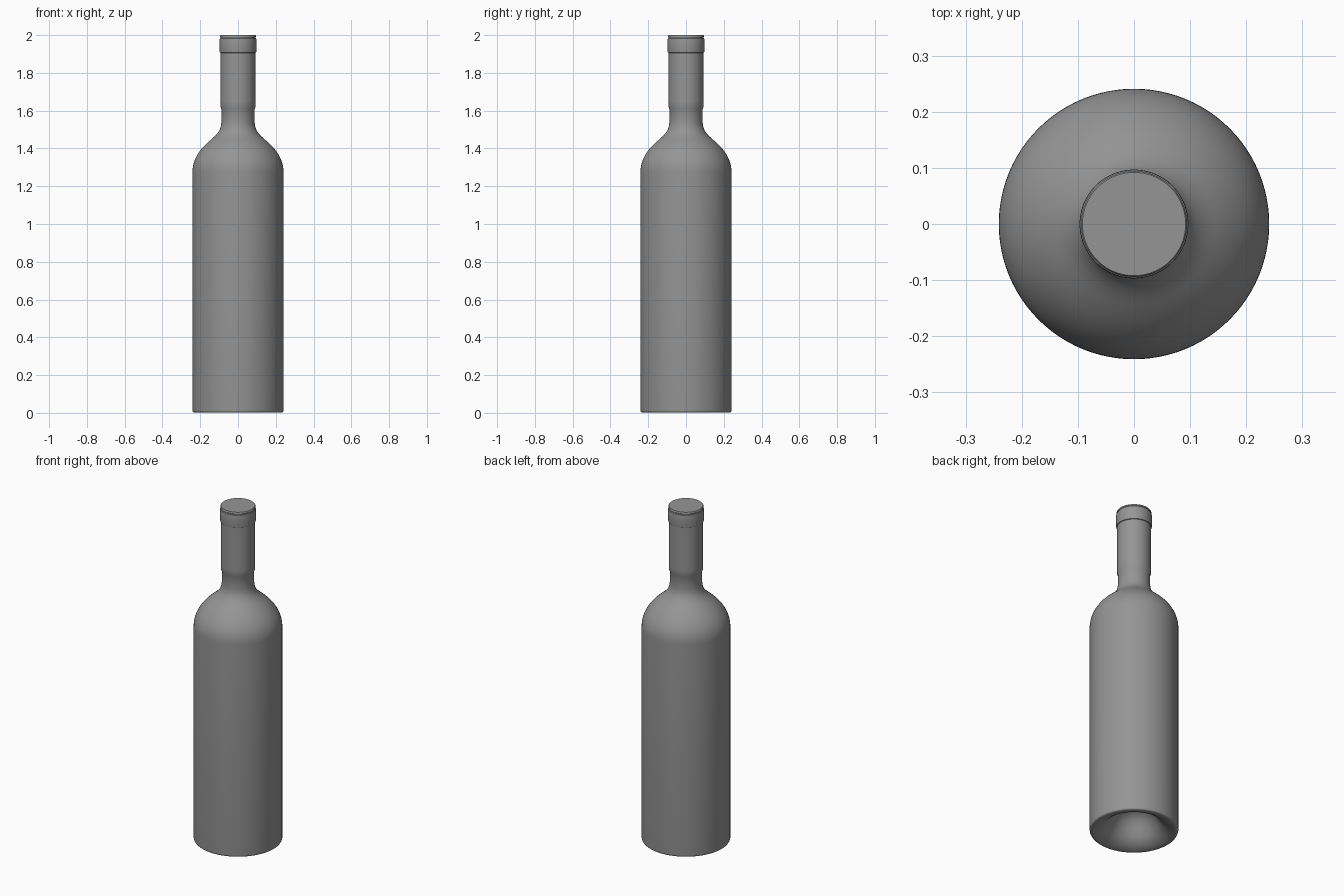
import bpy, bmesh, math
from mathutils import Vector
from mathutils.geometry import interpolate_bezier

if "Cube" in bpy.data.objects:
    bpy.data.objects.remove(bpy.data.objects["Cube"])

SIDES = 96

glass = bpy.data.materials.new("dark_grey")
glass.diffuse_color = (0.3, 0.3, 0.3, 1)
glass.use_nodes = True
glass.node_tree.nodes["Principled BSDF"].inputs["Base Color"].default_value = glass.diffuse_color


def bezier(a, b, c, d, n=14):
    pts = [Vector((p[0], 0, p[1])) for p in (a, b, c, d)]
    return [(p.x, p.z) for p in interpolate_bezier(*pts, n)]


def lathe(name, profile):
    """Revolve (radius, height) points around the z axis."""
    bm = bmesh.new()
    verts = [bm.verts.new((r, 0, z)) for r, z in profile]
    edges = [bm.edges.new(pair) for pair in zip(verts, verts[1:])]
    bmesh.ops.spin(bm, geom=verts + edges, cent=(0, 0, 0), axis=(0, 0, 1),
                   angle=2 * math.pi, steps=SIDES, use_duplicate=False)
    bmesh.ops.remove_doubles(bm, verts=bm.verts, dist=0.0001)
    bmesh.ops.recalc_face_normals(bm, faces=bm.faces)
    mesh = bpy.data.meshes.new(name)
    bm.to_mesh(mesh)
    bm.free()
    mesh.materials.append(glass)
    obj = bpy.data.objects.new(name, mesh)
    bpy.context.collection.objects.link(obj)
    bpy.ops.object.select_all(action='DESELECT')
    obj.select_set(True)
    bpy.context.view_layer.objects.active = obj
    bpy.ops.object.shade_smooth_by_angle(angle=math.radians(40))


# Bottle: hollowed base, straight body, round shoulder, neck
punt = bezier((0, 0.16), (0.12, 0.16), (0.11, 0.05), (0.19, 0.012))
foot = bezier((0.19, 0.012), (0.22, -0.002), (0.241, -0.004), (0.241, 0.014))
shoulder = bezier((0.241, 1.275), (0.241, 1.345), (0.20, 1.40), (0.145, 1.445))
collar = bezier((0.145, 1.445), (0.105, 1.478), (0.088, 1.50), (0.088, 1.55))
# The neck flares softly into the foil sleeve
neck = [(0.088, 1.608), (0.092, 1.617), (0.092, 1.65)]
lathe("bottle", punt + foot[1:] + shoulder + collar[1:] + neck)

# Foil capsule: sleeve over the neck, raised lip band, flat cap
lathe("foil_capsule", [
    (0.092, 1.65), (0.092, 1.906),
    (0.096, 1.908), (0.097, 1.913), (0.097, 1.978), (0.096, 1.983),
    (0.092, 1.985), (0.092, 1.989), (0.0945, 1.991),
    (0.0945, 1.997), (0.092, 2.0), (0, 2.0)])
